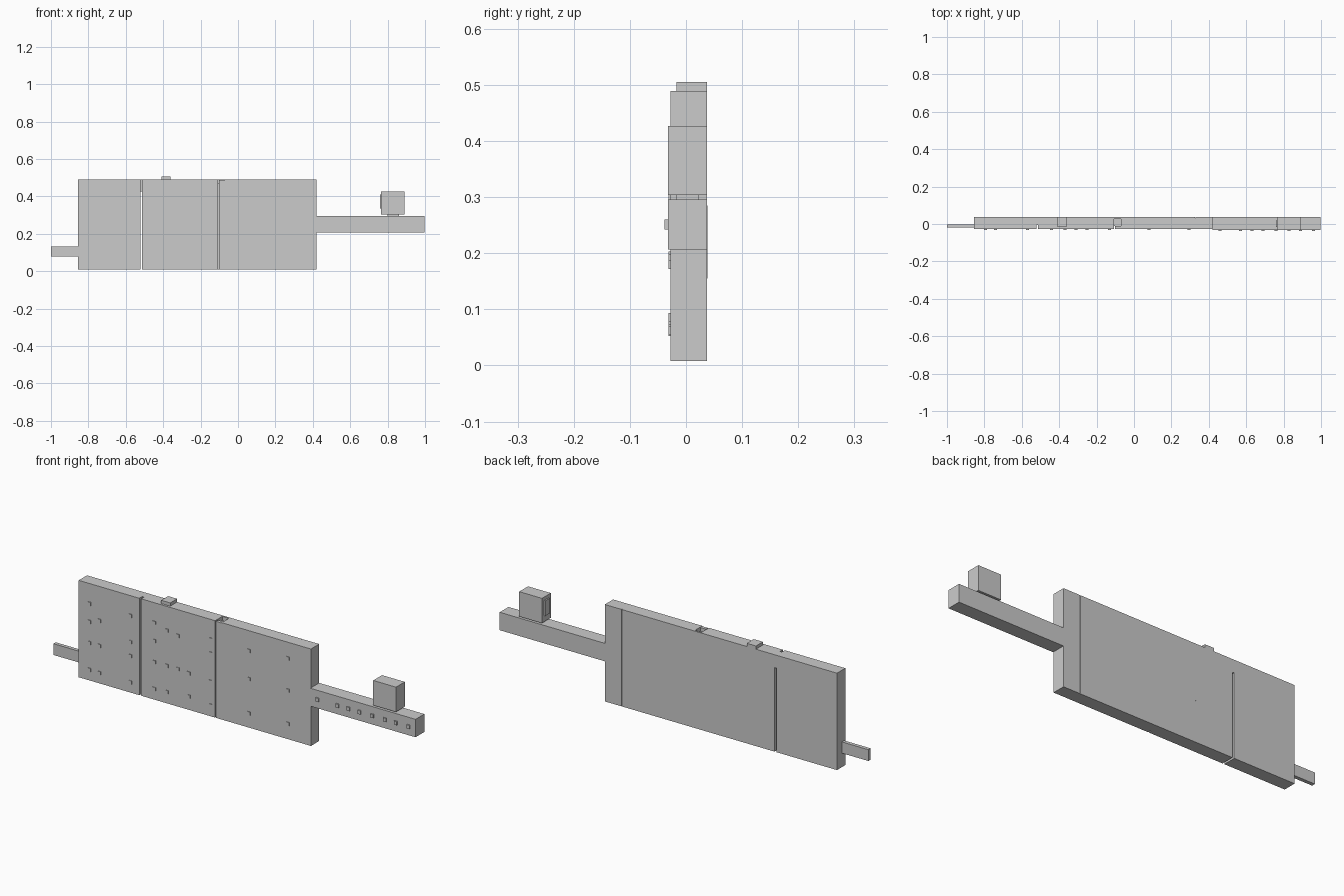
import bpy


def boxes(name, items):
    """One object made of boxes given as (x0, x1, y0, y1, z0, z1)."""
    verts, faces = [], []
    for x0, x1, y0, y1, z0, z1 in items:
        n = len(verts)
        verts += [(x, y, z) for z in (z0, z1)
                  for x, y in ((x0, y0), (x1, y0), (x1, y1), (x0, y1))]
        faces += [[n + i for i in f] for f in (
            (3, 2, 1, 0), (4, 5, 6, 7), (0, 1, 5, 4),
            (1, 2, 6, 5), (2, 3, 7, 6), (3, 0, 4, 7))]
    mesh = bpy.data.meshes.new(name)
    mesh.from_pydata(verts, [], faces)
    obj = bpy.data.objects.new(name, mesh)
    bpy.context.collection.objects.link(obj)
    return obj


BOT, TOP = 0.008, 0.489
FRONT, BACK = -0.028, 0.037

# Main panels, separated by narrow seams
boxes("left_panel", [(-0.855, -0.522, FRONT, BACK, BOT, TOP)])
boxes("middle_panel", [(-0.512, -0.106, FRONT, BACK, BOT, TOP)])
boxes("right_panel", [(-0.07, 0.325, FRONT, BACK, BOT, TOP)])
boxes("end_panel", [(0.325, 0.329, FRONT, BACK - 0.004, BOT, TOP),
                    (0.329, 0.42, FRONT, BACK, BOT, TOP)])

# Lowered filler between middle and right panels, closed at the back
boxes("seam_filler", [(-0.101, -0.07, FRONT, -0.012, BOT, TOP - 0.002),
                      (-0.106, -0.07, -0.012, 0.028, BOT, TOP - 0.02),
                      (-0.106, -0.07, 0.028, BACK, BOT, TOP)])

# Bridge holding the left panel
boxes("hinge_bridge", [(-0.522, -0.512, -0.005, BACK, 0.425, TOP)])

# Top tab, left tongue and right arm
boxes("top_tab", [(-0.41, -0.36, -0.017, BACK, TOP, 0.505)])
boxes("left_tongue", [(-1.0, -0.855, -0.02, -0.002, 0.077, 0.133)])
boxes("right_arm", [(0.42, 0.997, -0.032, BACK, 0.207, 0.296)])

# Block on a short neck above the arm
boxes("block_neck", [(0.80, 0.86, -0.018, 0.022, 0.296, 0.304)])
boxes("upper_block", [(0.765, 0.89, -0.032, BACK, 0.304, 0.427)])
boxes("block_side_plate", [(0.758, 0.765, -0.015, 0.02, 0.335, 0.41)])

# Small square studs on the front, grouped in columns: x -> heights
columns = {
    -0.795: (0.39, 0.30, 0.195, 0.062),
    -0.74: (0.32, 0.195, 0.06),
    -0.57: (0.39, 0.26, 0.19, 0.06),
    -0.44: (0.39, 0.30, 0.195, 0.062),
    -0.37: (0.37, 0.195, 0.065),
    -0.31: (0.36, 0.195),
    -0.25: (0.19, 0.075),
    -0.13: (0.39, 0.32, 0.18, 0.062),
    0.08: (0.39, 0.25, 0.08),
    0.295: (0.41, 0.25, 0.085),
}
S = 0.008
boxes("panel_studs", [(x - S, x + S, FRONT - 0.003, FRONT, z - S, z + S)
                      for x, zs in columns.items() for z in zs])
boxes("arm_studs", [(x - S, x + S, -0.038, -0.032, 0.242, 0.26)
                    for x in (0.46, 0.57, 0.63, 0.69, 0.76, 0.83, 0.89, 0.96)])

# Thin ribs on the back
boxes("back_ribs", [(x - 0.002, x + 0.002, BACK, BACK + 0.001, z, z + 0.075)
                    for x, z in ((0.08, 0.155), (-0.31, 0.21))])
